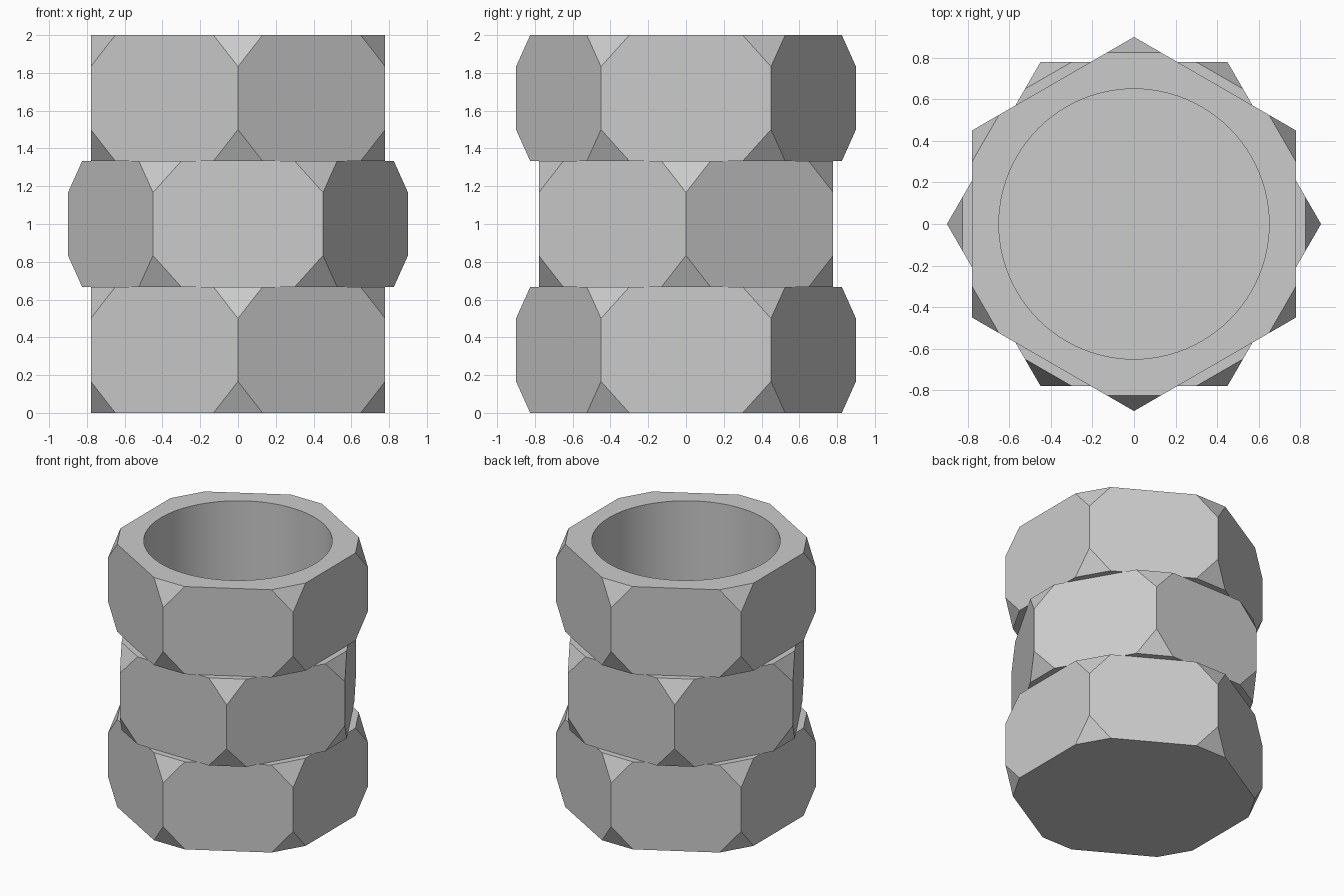
import bpy, bmesh
from math import sin, cos, radians
from mathutils import Vector

old = bpy.data.objects.get("Cube")
if old:
    bpy.data.objects.remove(old, do_unlink=True)

RADIUS, TIER, BORE, FLOOR = 0.9, 2 / 3, 0.65, 0.13

grey = bpy.data.materials.new("light grey")
grey.use_nodes = True
colour = (0.6, 0.6, 0.6, 1)
grey.diffuse_color = colour
grey.node_tree.nodes["Principled BSDF"].inputs["Base Color"].default_value = colour


def make_object(name, bm):
    bmesh.ops.recalc_face_normals(bm, faces=bm.faces)
    mesh = bpy.data.meshes.new(name)
    bm.to_mesh(mesh)
    bm.free()
    mesh.materials.append(grey)
    obj = bpy.data.objects.new(name, mesh)
    bpy.context.collection.objects.link(obj)
    return obj


def hex_tier(name, base, turn):
    """Hexagonal prism with every corner sliced off."""
    ring = [Vector((cos(radians(turn + 60 * i)), sin(radians(turn + 60 * i)), 0)) * RADIUS
            for i in range(6)]
    bm = bmesh.new()
    for i, corner in enumerate(ring):
        for z, inward in ((base, 1), (base + TIER, -1)):
            for other in (ring[i - 1], ring[(i + 1) % 6]):
                p = corner.lerp(other, 1 / 6)
                bm.verts.new((p.x, p.y, z))
            bm.verts.new((corner.x, corner.y, z + inward * TIER / 4))
    bmesh.ops.convex_hull(bm, input=bm.verts)
    bmesh.ops.dissolve_limit(bm, angle_limit=radians(1), verts=bm.verts, edges=bm.edges)
    return make_object(name, bm)


# Round bore, open at the top and closed by a floor
bm = bmesh.new()
bmesh.ops.create_cone(bm, cap_ends=True, segments=96, radius1=BORE, radius2=BORE, depth=2.5)
bmesh.ops.translate(bm, verts=bm.verts, vec=(0, 0, FLOOR + 1.25))
cutter = make_object("bore_cutter", bm)
cutter.hide_render = True

# Three stacked tiers, the middle one turned by half a side
tiers = [hex_tier("bottom_tier", 0, 90),
         hex_tier("middle_tier", TIER, 0),
         hex_tier("top_tier", 2 * TIER, 90)]
for tier in tiers:
    cut = tier.modifiers.new("bore", 'BOOLEAN')
    cut.operation = 'DIFFERENCE'
    cut.solver = 'EXACT'
    cut.object = cutter
    bpy.ops.object.select_all(action='DESELECT')
    tier.select_set(True)
    bpy.context.view_layer.objects.active = tier
    bpy.ops.object.modifier_apply(modifier=cut.name)
    bpy.ops.object.shade_smooth_by_angle(angle=radians(20))

bpy.data.objects.remove(cutter, do_unlink=True)
